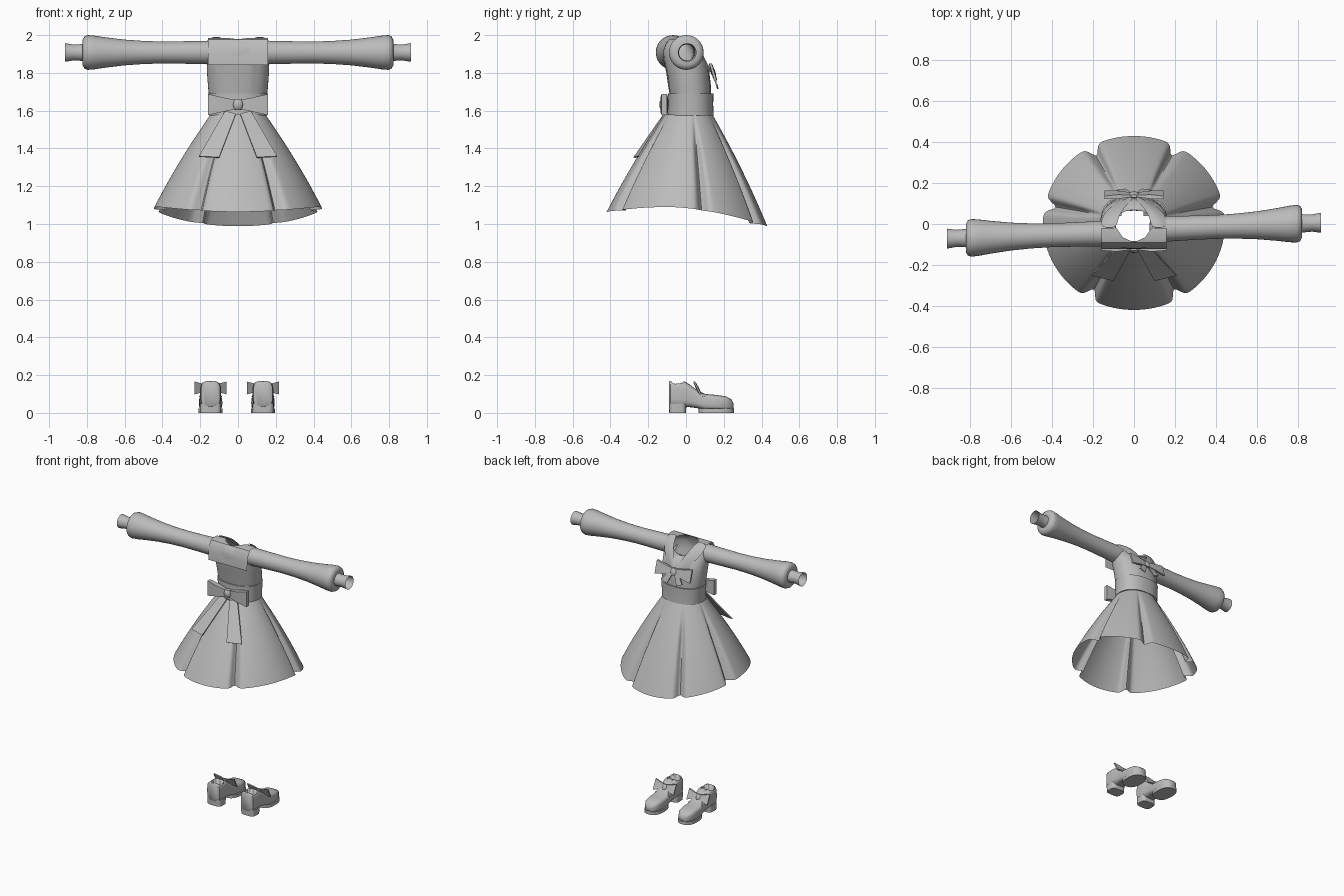
import bpy, bmesh, math
from mathutils import Vector

cube = bpy.data.objects.get("Cube")
if cube:
    bpy.data.objects.remove(cube, do_unlink=True)

grey = bpy.data.materials.new("plain_grey")
grey.use_nodes = True
grey.diffuse_color = (0.5, 0.5, 0.5, 1)
grey.node_tree.nodes["Principled BSDF"].inputs["Base Color"].default_value = (0.5, 0.5, 0.5, 1)


def loft(name, rings, closed=True, caps=False, angle=40):
    """Skin a list of equal point rows into one object."""
    bm = bmesh.new()
    rows = [[bm.verts.new(p) for p in ring] for ring in rings]
    n = len(rows[0])
    for a, b in zip(rows, rows[1:]):
        for i in range(n if closed else n - 1):
            j = (i + 1) % n
            bm.faces.new((a[i], a[j], b[j], b[i]))
    if caps:
        bm.faces.new(rows[0])
        bm.faces.new(rows[-1])
    bmesh.ops.recalc_face_normals(bm, faces=bm.faces)
    mesh = bpy.data.meshes.new(name)
    bm.to_mesh(mesh)
    bm.free()
    mesh.materials.append(grey)
    obj = bpy.data.objects.new(name, mesh)
    bpy.context.collection.objects.link(obj)
    bpy.ops.object.select_all(action='DESELECT')
    obj.select_set(True)
    bpy.context.view_layer.objects.active = obj
    bpy.ops.object.shade_smooth_by_angle(angle=math.radians(angle))
    return obj


def oval(rx, ry, power=2.0, n=48):
    """Rounded outline as 2D points; a higher power is boxier."""
    pts = []
    for i in range(n):
        a = math.tau * i / n
        c, s = math.cos(a), math.sin(a)
        pts.append((rx * math.copysign(abs(c) ** (2 / power), c),
                    ry * math.copysign(abs(s) ** (2 / power), s)))
    return pts


def plate(name, corners, thickness=0.008):
    pts = [Vector(p) for p in corners]
    normal = (pts[1] - pts[0]).cross(pts[2] - pts[0]).normalized() * thickness / 2
    return loft(name, [[p - normal for p in pts], [p + normal for p in pts]], caps=True)


def bow(name, centre, length, inner, outer, depth, lean=0.0, tails=()):
    """Two flaring wings, a knot and hanging tails; tails are offsets for the +x side."""
    c = Vector(centre)

    def section(x, h, d):
        return [c + Vector((x, sy * d + sz * h * lean, sz * h))
                for sy, sz in ((-1, -1), (1, -1), (1, 1), (-1, 1))]

    for side, label in ((1, "left"), (-1, "right")):
        loft(f"{name}_{label}_wing", [section(side * 0.08 * length, inner, depth * 0.5),
                                     section(side * 0.55 * length, (inner + outer) * 0.5, depth),
                                     section(side * length, outer, depth * 0.7)], caps=True)
        for tail in tails:
            plate(f"{name}_{label}_tail",
                  [c + Vector((side * x, y, z)) for x, y, z in tail])
    k = inner * 1.15
    rings = []
    for t in (-1, -0.6, 0, 0.6, 1):
        s = 0.6 + 0.4 * math.sqrt(1 - t * t)
        rings.append([c + Vector((x, y + t * k * lean, t * k))
                      for x, y in oval(k * s, depth * 1.3 * s, 2.5, 16)])
    loft(f"{name}_knot", rings, caps=True)


# Skirt: flared cone with six deep pleat folds and a dipping hem
FOLDS = [math.radians(d) for d in (12, 62, 118, 168, 240, 300)]


def skirt_point(a, t):
    fold = 0
    for f in FOLDS:
        d = (a - f + math.pi) % math.tau - math.pi
        fold += math.exp(-(d / math.radians(3.5)) ** 2)
    grow = t + 0.08 * t * (1 - t) * 4 * 0.5
    k = 1 - 0.12 * fold * min(1, t * 2.5)
    x = (0.145 + 0.3 * grow) * k * math.cos(a)
    y = 0.015 - 0.01 * t + (0.125 + 0.3 * grow) * k * math.sin(a)
    hy = 0.425 * math.sin(a)
    if hy < -0.1:
        hem = 1.09 - 0.025 * ((-hy - 0.1) / 0.32) ** 2
    else:
        hem = 1.09 - 0.10 * ((hy + 0.1) / 0.52) ** 1.7
    return (x, y, 1.58 + (hem - 1.58) * t)


loft("skirt", [[skirt_point(math.tau * i / 240, t / 14) for i in range(240)] for t in range(15)], angle=60)

# Waistband
loft("waistband", [[(x, y + 0.025, z) for x, y in oval(rx, ry, 2.3)]
                   for z, rx, ry in ((1.575, 0.145, 0.115), (1.575, 0.153, 0.122), (1.63, 0.155, 0.119),
                                     (1.692, 0.16, 0.12), (1.692, 0.152, 0.112))])

# Bodice: z, half width, y centre, half depth, drop towards the neckline
BODICE = [(1.67, 0.152, 0.025, 0.108, 0), (1.72, 0.158, 0.02, 0.113, 0), (1.80, 0.164, 0.01, 0.114, 0),
          (1.86, 0.166, -0.005, 0.113, 0), (1.92, 0.163, -0.02, 0.10, 0.5),
          (1.96, 0.148, -0.02, 0.085, 1.0), (1.978, 0.09, -0.01, 0.078, 1.1)]
loft("bodice", [[(x, y + yc, z - drop * max(0, y + yc)) for x, y in oval(rx, ry, 2.3)]
                for z, rx, yc, ry, drop in BODICE], angle=60)

# Raised panels on the bodice
for start in (43, 115, 223, 295):
    rows = []
    for z, rx, yc, ry, _ in BODICE[:4]:
        arc = [math.radians(start + 22 * i / 6) for i in range(7)]
        rows.append([(1.03 * rx * math.cos(a), yc + 1.045 * ry * math.sin(a), z) for a in arc])
    loft("bodice_panel", rows, closed=False)

# Square collar flap and the two collar lapels
flap = [(-0.02, 1.983), (-0.065, 1.985), (-0.09, 1.978), (-0.108, 1.95), (-0.118, 1.90), (-0.122, 1.842)]
rows = []
for i, (y, z) in enumerate(flap):
    inner = 0.085 if i == 0 else 0.055 if i == 1 else 0
    rows.append([(inner + (0.16 - inner) * u / 4, y, z) for u in range(5)])
for side, label in ((1, "left"), (-1, "right")):
    loft(f"collar_flap_{label}", [[(side * x, y, z) for x, y, z in row] for row in rows], closed=False)
    inner = [(0.085, -0.02, 1.988), (0.078, 0.03, 1.97), (0.05, 0.08, 1.915), (0, 0.125, 1.82)]
    outer = [(0.16, -0.02, 1.98), (0.162, 0.03, 1.945), (0.12, 0.085, 1.875), (0.03, 0.13, 1.79)]
    lapel = []
    for p, q in zip(inner, outer):
        mid = (Vector(p) + Vector(q)) / 2 + Vector((0, 0.006, 0.01))
        lapel.append([(side * x, y, z) for x, y, z in (p, mid, q)])
    obj = loft(f"collar_lapel_{label}", lapel, closed=False, angle=60)
    obj.modifiers.new("smooth", 'SUBSURF').levels = 2
    obj.modifiers["smooth"].render_levels = 2

# Sleeves ballooning into open cuffs: distance out, radius
SLEEVE = [(0.13, 0.063), (0.25, 0.060), (0.4, 0.058), (0.5, 0.061), (0.6, 0.068), (0.7, 0.080),
          (0.76, 0.089), (0.795, 0.092), (0.812, 0.086), (0.822, 0.068), (0.822, 0.045),
          (0.845, 0.043), (0.87, 0.042), (0.915, 0.049)]
for side, label, y0, y1 in ((1, "left", -0.025, 0.003), (-1, "right", -0.046, -0.069)):
    rings = []
    for x, r in SLEEVE:
        yc = y0 + (y1 - y0) * (x - 0.13) / 0.7
        rings.append([(side * x, yc + u, 1.908 + v) for u, v in oval(r, r, 2, 32)])
    loft(f"sleeve_{label}", rings, angle=50)

# Waist bow with long tails, and chest bow
bow("waist_bow", (0, -0.115, 1.632), 0.16, 0.024, 0.056, 0.02,
    tails=[[(0.012, 0, -0.05), (0.068, 0.012, -0.035), (0.207, -0.135, -0.275), (0.1, -0.16, -0.28)]])
bow("chest_bow", (0, 0.143, 1.805), 0.145, 0.02, 0.045, 0.01, lean=-0.3,
    tails=[[(0.004, 0, -0.01), (0.035, 0, -0.005), (0.085, 0.02, -0.07), (0.04, 0.026, -0.09)]])

# Shoes: y, half width, bottom, top
SHOE = [(-0.09, 0.040, 0.035, 0.165), (-0.083, 0.051, 0.03, 0.17), (-0.04, 0.056, 0.03, 0.17),
        (-0.01, 0.056, 0.03, 0.168), (0.02, 0.054, 0.03, 0.15), (0.06, 0.055, 0.025, 0.12),
        (0.1, 0.059, 0.015, 0.10), (0.16, 0.062, 0.012, 0.095), (0.21, 0.056, 0.012, 0.088),
        (0.24, 0.038, 0.016, 0.072), (0.252, 0.015, 0.025, 0.05)]
for cx, label in ((0.132, "left"), (-0.145, "right")):
    upper = loft(f"shoe_{label}", [[(cx + u, y, (lo + hi) / 2 + v) for u, v in oval(w, (hi - lo) / 2, 3.5, 32)]
                                   for y, w, lo, hi in SHOE], caps=True, angle=50)
    cutter = loft(f"shoe_opening_cutter_{label}",
                  [[(cx + u, v - 0.045, z) for u, v in oval(0.047, 0.037, 3, 32)] for z in (0.08, 0.22)], caps=True)
    cutter.hide_render = True
    cutter.hide_viewport = True
    cut = upper.modifiers.new("opening", 'BOOLEAN')
    cut.operation = 'DIFFERENCE'
    cut.object = cutter
    loft(f"heel_{label}", [[(cx + u, v - 0.044, z) for u, v in oval(0.057 * s, 0.046 * s, 4, 32)]
                           for z, s in ((0, 0.97), (0.05, 1))], caps=True)
    loft(f"sole_{label}", [[(cx + u, v + 0.16, z) for u, v in oval(0.064, 0.094, 2.5, 32)]
                           for z in (0, 0.024)], caps=True)
    bow(f"shoe_bow_{label}", (cx, 0.06, 0.132), 0.085, 0.014, 0.034, 0.007, lean=-0.5,
        tails=[[(0.004, 0, -0.01), (0.025, 0, -0.005), (0.06, 0.035, -0.045), (0.03, 0.04, -0.045)]])
